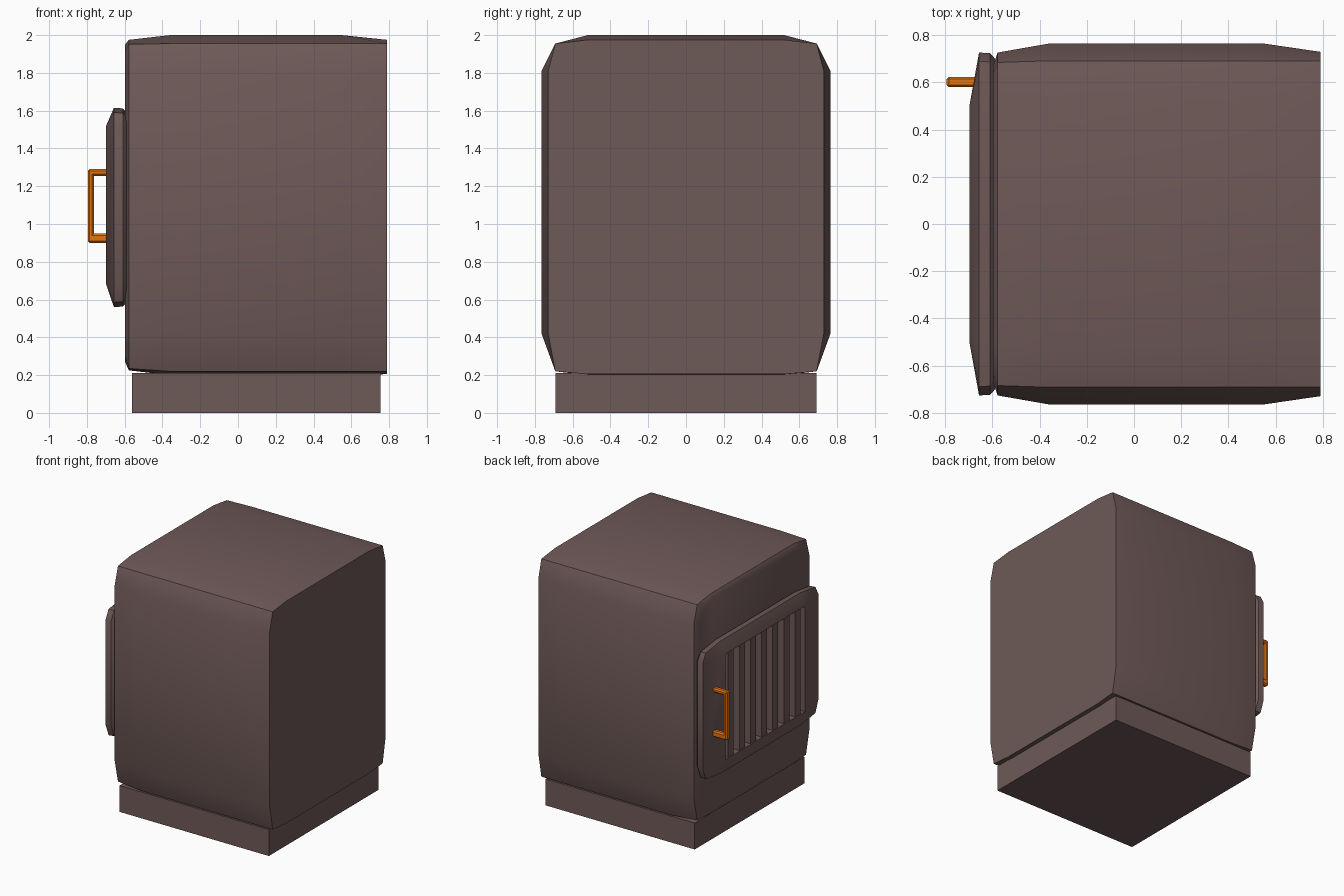
import bpy, bmesh, math

if "Cube" in bpy.data.objects:
    bpy.data.objects.remove(bpy.data.objects["Cube"])


def material(name, color):
    m = bpy.data.materials.new(name)
    m.diffuse_color = (*color, 1)
    m.use_nodes = True
    m.node_tree.nodes["Principled BSDF"].inputs["Base Color"].default_value = m.diffuse_color
    return m


IRON = material("brown_iron", (0.155, 0.1, 0.095))
ORANGE = material("orange_metal", (0.75, 0.17, 0.005))
GLOW = material("amber_glow", (0.5, 0.3, 0.04))


def make_object(name, bm, mat, smooth=False):
    bmesh.ops.recalc_face_normals(bm, faces=bm.faces[:])
    me = bpy.data.meshes.new(name)
    bm.to_mesh(me)
    bm.free()
    me.materials.append(mat)
    ob = bpy.data.objects.new(name, me)
    bpy.context.collection.objects.link(ob)
    if smooth:
        bpy.ops.object.select_all(action='DESELECT')
        ob.select_set(True)
        bpy.context.view_layer.objects.active = ob
        bpy.ops.object.shade_smooth_by_angle(angle=math.radians(30))
    return ob


def box(name, lo, hi, mat, bevel=0):
    bm = bmesh.new()
    bmesh.ops.create_cube(bm, size=1)
    for v in bm.verts:
        v.co = [a + (c + 0.5) * (b - a) for a, b, c in zip(lo, hi, v.co)]
    ob = make_object(name, bm, mat)
    if bevel:
        mod = ob.modifiers.new("bevel", 'BEVEL')
        mod.width, mod.segments = bevel, 1
    return ob


def ring(x, lower, upper):
    """Section at x, mirrored in y; three (y, z) points per corner."""
    half = lower + upper
    return [(x, y, z) for y, z in half] + [(x, -y, z) for y, z in reversed(half)]


def loft(name, rings, mat, cap_start=True, cap_end=True):
    bm = bmesh.new()
    vs = [[bm.verts.new(p) for p in r] for r in rings]
    n = len(rings[0])
    for a, b in zip(vs, vs[1:]):
        for i in range(n):
            j = (i + 1) % n
            bm.faces.new((a[i], a[j], b[j], b[i]))
    if cap_start:
        bm.faces.new(vs[0])
    if cap_end:
        bm.faces.new(vs[-1])
    bmesh.ops.remove_doubles(bm, verts=bm.verts[:], dist=1e-4)
    return make_object(name, bm, mat, True)


# Plinth
box("base", (-0.56, -0.69, 0), (0.755, 0.69, 0.21), IRON)


# Rounded body: x, side y, corner y, corner z, top z, low corner z, bottom z
sections = [
    (-0.598, 0.67, 0.64, 1.91, 1.95, 0.30, 0.27),
    (-0.578, 0.727, 0.685, 1.952, 1.975, 0.235, 0.225),
    (-0.36, 0.765, 0.692, 1.955, 2.0, 0.22, 0.2),
    (0.55, 0.765, 0.692, 1.955, 2.0, 0.22, 0.2),
    (0.79, 0.73, 0.692, 1.955, 1.975, 0.22, 0.205),
]
loft("furnace_body", [
    ring(x, [(0.52, zb), (yc, zl), (ys, 0.42)], [(ys, 1.81), (yc, zc), (0.52, zt)])
    for x, ys, yc, zc, zt, zl, zb in sections], IRON)


# Door frame with rectangular window
def door_ring(x, d):
    return ring(x, [(0.5, 0.56 + d), (0.69 - d, 0.585 + d), (0.727 - d, 0.68)],
                [(0.727 - d, 1.52), (0.69 - d, 1.59 - d), (0.5, 1.615 - d)])


def window_ring(x, y=0.5):
    return ring(x, [(y, 0.68)] * 3, [(y, 1.52)] * 3)


def lip_ring(x):
    return window_ring(x)


loft("door_frame", [door_ring(-0.59, 0.025), door_ring(-0.61, 0.003), door_ring(-0.657, 0),
                    lip_ring(-0.698), window_ring(-0.615)], IRON, True, False)

# Glowing panel behind the grate
box("glow_panel", (-0.622, -0.5, 0.68), (-0.612, 0.5, 1.52), GLOW)

# Vertical grate bars
for i in range(7):
    y = (i - 3) * 0.14
    box(f"grate_bar_{i + 1}", (-0.69, y - 0.035, 0.68), (-0.63, y + 0.035, 1.52), IRON)

# Door handle
box("handle_grip", (-0.795, 0.58, 0.9), (-0.763, 0.624, 1.29), ORANGE, 0.01)
for name, lo, hi in (("handle_lower_arm", 0.9, 0.95), ("handle_upper_arm", 1.255, 1.29)):
    box(name, (-0.79, 0.58, lo), (-0.66, 0.624, hi), ORANGE, 0.01)
